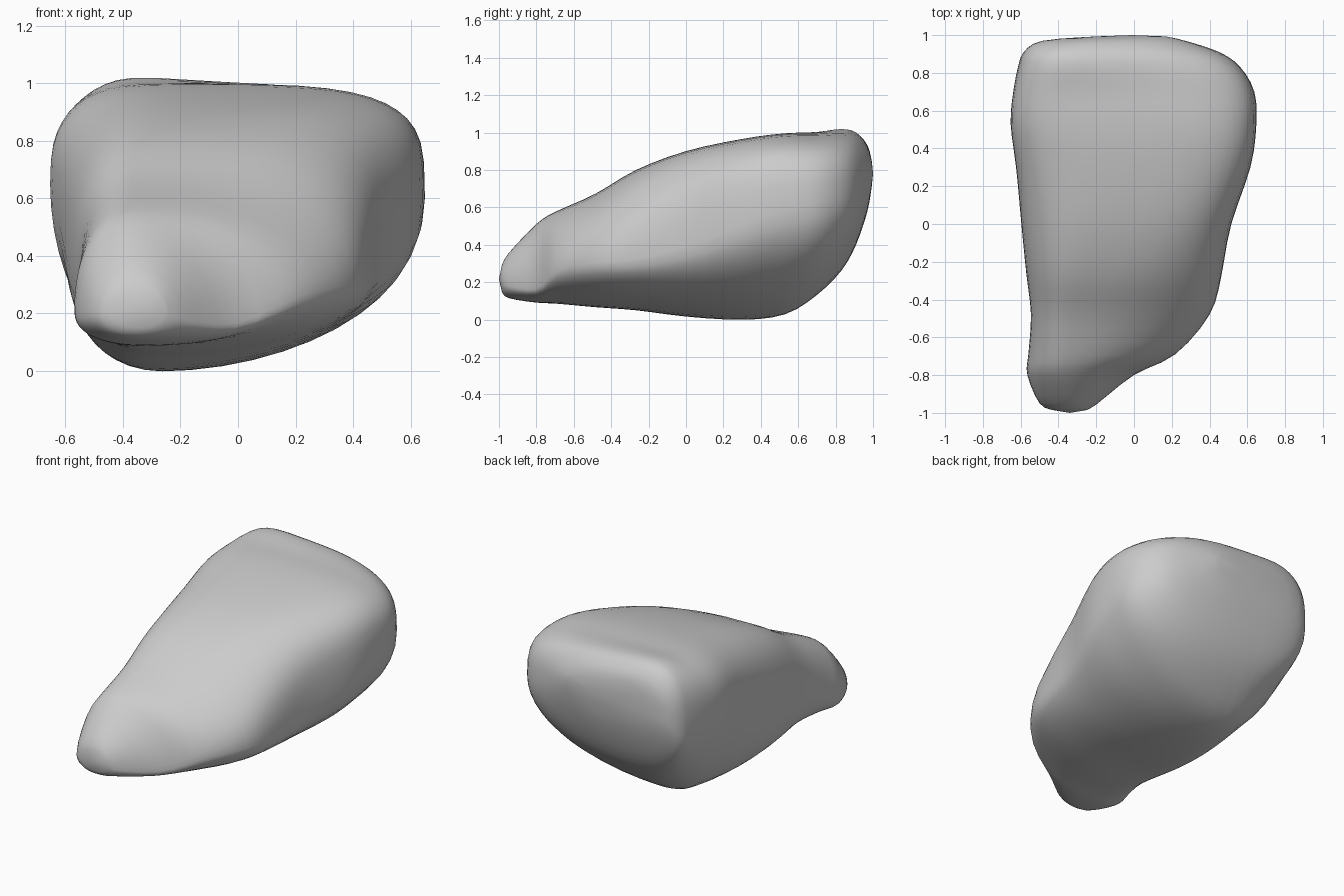
import bpy, bmesh, math

if "Cube" in bpy.data.objects:
    bpy.data.objects.remove(bpy.data.objects["Cube"])

# Cross-sections along y:
# y, left x, right x, bottom z, top z, crest x, keel x, left-edge z, right-edge z
SECTIONS = [
    (-.985, -.43, -.25, .15, .29, -.34, -.34, .21, .21),
    (-.95, -.50, -.195, .115, .35, -.35, -.35, .20, .18),
    (-.80, -.567, .00, .09, .515, -.37, -.33, .20, .16),
    (-.69, -.56, .22, .085, .58, -.36, -.30, .24, .26),
    (-.48, -.545, .405, .065, .675, -.33, -.27, .35, .30),
    (-.27, -.57, .465, .05, .80, -.28, -.27, .38, .31),
    (.00, -.597, .515, .015, .902, -.20, -.27, .48, .37),
    (.30, -.625, .62, -.003, .967, -.15, -.27, .60, .49),
    (.53, -.655, .65, .025, .997, -.20, -.27, .65, .58),
    (.70, -.64, .64, .13, 1.0, -.28, -.22, .66, .61),
    (.83, -.615, .565, .26, 1.005, -.30, -.18, .64, .65),
    (.91, -.585, .455, .40, .99, -.28, -.15, .65, .68),
    (.97, -.49, .27, .58, .93, -.20, -.10, .74, .75),
    (.993, -.20, .17, .71, .85, .00, .00, .79, .78),
]
# Squareness of the section quarters: y, top right, top left, bottom left, bottom right
SQUARE = [
    (-1.0, 2.1, 2.1, 2.1, 2.1),
    (-.80, 1.85, 2.2, 2.3, 2.0),
    (-.60, 1.95, 2.3, 2.4, 1.9),
    (-.40, 2.5, 2.4, 2.6, 1.9),
    (-.20, 3.2, 2.6, 2.8, 1.9),
    (.05, 4.0, 2.6, 2.6, 1.9),
    (.45, 4.2, 2.8, 1.9, 1.9),
    (.75, 3.6, 2.9, 2.2, 2.1),
    (.90, 2.9, 2.9, 2.7, 2.1),
    (1.0, 2.2, 2.4, 2.5, 2.2),
]
SIDES = 48
STEPS = 3


def blend(a, b, c, d, t):
    """Catmull-Rom blend of four sections."""
    return [0.5 * (2*q + (r-p)*t + (2*p-5*q+4*r-s)*t*t + (3*q-p-3*r+s)*t**3)
            for p, q, r, s in zip(a, b, c, d)]


def squareness(y):
    for a, b in zip(SQUARE, SQUARE[1:]):
        if y <= b[0]:
            t = (y - a[0]) / (b[0] - a[0])
            return [p + (q - p) * t for p, q in zip(a[1:], b[1:])]


def outline(sec):
    """Closed section made of four superellipse quarters."""
    y, xl, xr, zb, zt, xt, xb, zl, zr = sec
    tr, tl, bl, br = squareness(y)
    pts = []
    for i in range(SIDES):
        a = 2 * math.pi * i / SIDES
        c, s = math.cos(a), math.sin(a)
        right, up = c >= 0, s >= 0
        p = (tr if right else tl) if up else (br if right else bl)
        u, v = abs(c) ** (2 / p), abs(s) ** (2 / p)
        mid_x, edge_x = (xt if up else xb), (xr if right else xl)
        mid_z, end_z = (zr if right else zl), (zt if up else zb)
        x, z = mid_x + (edge_x - mid_x) * u, mid_z + (end_z - mid_z) * v
        # Raised corner at the back left of the top
        lump = math.exp(-((x + .35) / .2) ** 2 - ((y - .85) / .12) ** 2 - ((z - 1) / .2) ** 2)
        pts.append((x, y, z + .018 * lump))
    return pts


# Rock body lofted through the sections
bm = bmesh.new()
n = len(SECTIONS)
secs = []
for i in range(n - 1):
    quad = [SECTIONS[min(n - 1, max(0, i + k))] for k in (-1, 0, 1, 2)]
    secs += [blend(*quad, t / STEPS) for t in range(STEPS)]
secs.append(SECTIONS[-1])
rings = [[bm.verts.new(p) for p in outline(s)] for s in secs]
for r0, r1 in zip(rings, rings[1:]):
    for j in range(SIDES):
        k = (j + 1) % SIDES
        bm.faces.new((r0[j], r0[k], r1[k], r1[j]))

# Rounded nose and back tips
for ring, y in ((rings[0], -1), (rings[-1], 1)):
    tip = bm.verts.new((sum(v.co.x for v in ring) / SIDES, y,
                        sum(v.co.z for v in ring) / SIDES))
    for j in range(SIDES):
        bm.faces.new((ring[j], ring[(j + 1) % SIDES], tip))

# Soften the seams between the section quarters
for _ in range(2):
    bmesh.ops.smooth_vert(bm, verts=[v for r in rings[2:-2] for v in r], factor=.3,
                          use_axis_x=True, use_axis_y=False, use_axis_z=True)
bmesh.ops.recalc_face_normals(bm, faces=bm.faces)
for f in bm.faces:
    f.smooth = True
mesh = bpy.data.meshes.new("rock")
bm.to_mesh(mesh)
bm.free()
rock = bpy.data.objects.new("rock", mesh)
bpy.context.collection.objects.link(rock)
